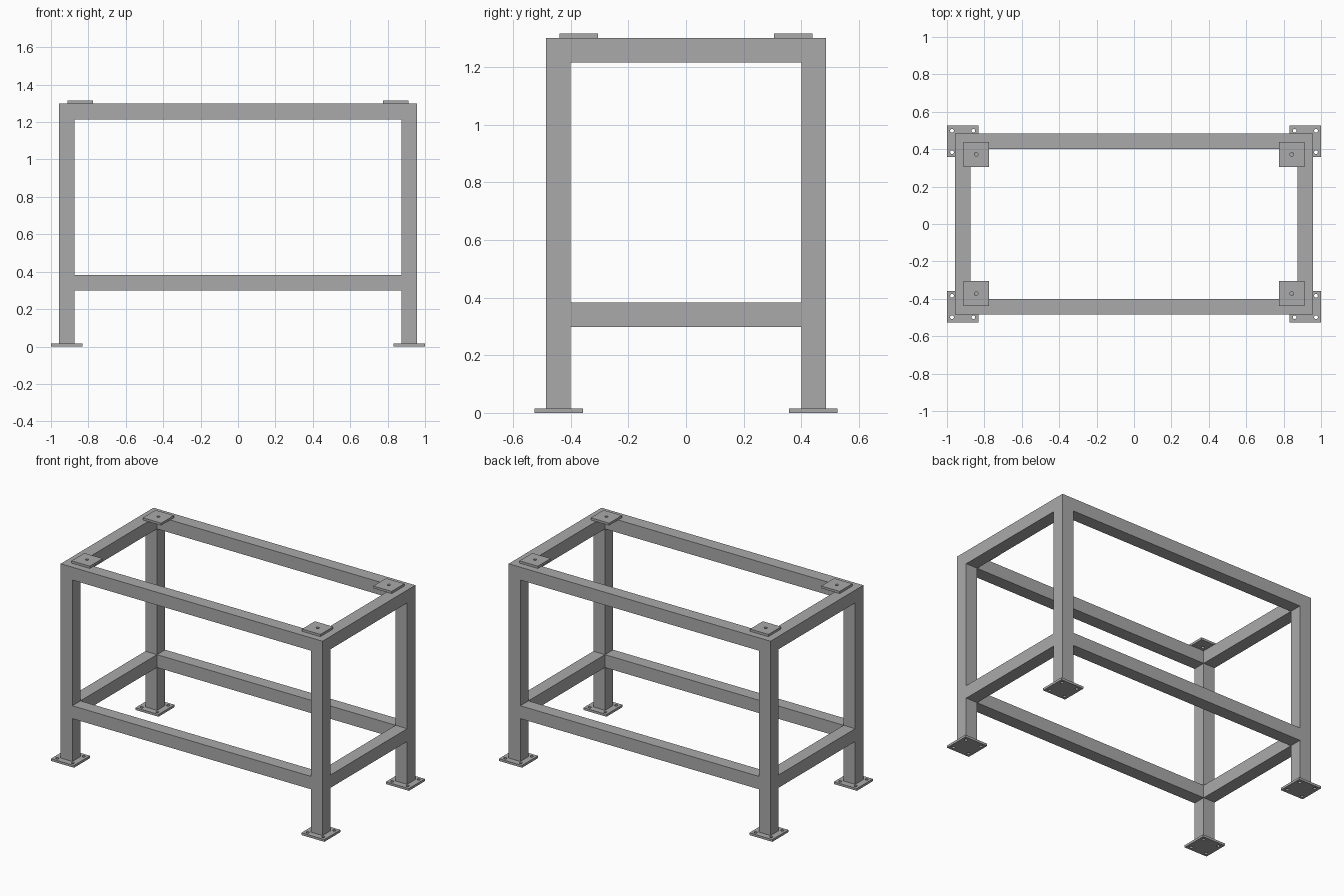
import bpy
import math

cube = bpy.data.objects.get("Cube")
if cube:
    bpy.data.objects.remove(cube, do_unlink=True)

# Single painted steel colour
steel = bpy.data.materials.new("steel_grey")
steel.use_nodes = True
GREY = (0.4, 0.4, 0.4, 1)
steel.diffuse_color = GREY
steel.node_tree.nodes["Principled BSDF"].inputs["Base Color"].default_value = GREY

# Main dimensions
TUBE = 0.085
LEG_X, LEG_Y = 0.9155, 0.4425
PLATE = 0.015
TOP = 1.3
HOLE = 0.01


def add_object(name, mesh, location):
    obj = bpy.data.objects.new(name, mesh)
    obj.location = location
    bpy.context.collection.objects.link(obj)
    mesh.materials.clear()
    mesh.materials.append(steel)
    return obj


def box(name, size, location):
    bpy.ops.mesh.primitive_cube_add(size=1, location=location)
    obj = bpy.context.object
    obj.name = name
    for v in obj.data.vertices:
        v.co = [c * s for c, s in zip(v.co, size)]
    obj.data.materials.append(steel)


def plate_mesh(name, width, holes):
    """Square plate with round drilled holes, extruded from a flat outline."""
    curve = bpy.data.curves.new(name, "CURVE")
    curve.dimensions = "2D"
    curve.fill_mode = "BOTH"
    curve.extrude = PLATE / 2

    def outline(points):
        spline = curve.splines.new("POLY")
        spline.points.add(len(points) - 1)
        for p, (x, y) in zip(spline.points, points):
            p.co = (x, y, 0, 1)
        spline.use_cyclic_u = True

    h = width / 2
    outline([(-h, -h), (h, -h), (h, h), (-h, h)])
    for cx, cy in holes:
        angles = [math.tau * i / 16 for i in range(16)]
        outline([(cx + HOLE * math.cos(a), cy + HOLE * math.sin(a)) for a in angles])

    temp = bpy.data.objects.new(name, curve)
    bpy.context.collection.objects.link(temp)
    depsgraph = bpy.context.evaluated_depsgraph_get()
    mesh = bpy.data.meshes.new_from_object(temp.evaluated_get(depsgraph))
    bpy.data.objects.remove(temp, do_unlink=True)
    for face in mesh.polygons:
        face.use_smooth = False
    return mesh


D = 0.057
foot = plate_mesh("foot_plate", 0.168, [(-D, -D), (D, -D), (D, D), (-D, D)])
mount = plate_mesh("mounting_plate", 0.134, [(0, 0)])

# Legs with a foot plate below and a mounting plate at the inner top corner
for sx, side in ((-1, "right"), (1, "left")):
    for sy, end in ((-1, "front"), (1, "back")):
        tag = f"{end}_{side}"
        box(f"leg_{tag}", (TUBE, TUBE, TOP - PLATE),
            (sx * LEG_X, sy * LEG_Y, (TOP + PLATE) / 2))
        add_object(f"foot_plate_{tag}", foot, (sx * 0.916, sy * 0.4415, PLATE / 2))
        add_object(f"mounting_plate_{tag}", mount,
                   (sx * 0.8435, sy * 0.3725, TOP + PLATE / 2))

# Upper and lower rails between the legs
for level, z in (("upper", TOP - TUBE / 2), ("lower", 0.341)):
    for s, end, side in ((-1, "front", "right"), (1, "back", "left")):
        box(f"{level}_rail_{end}", (2 * LEG_X - TUBE, TUBE, TUBE), (0, s * LEG_Y, z))
        box(f"{level}_rail_{side}", (TUBE, 2 * LEG_Y - TUBE, TUBE), (s * LEG_X, 0, z))
